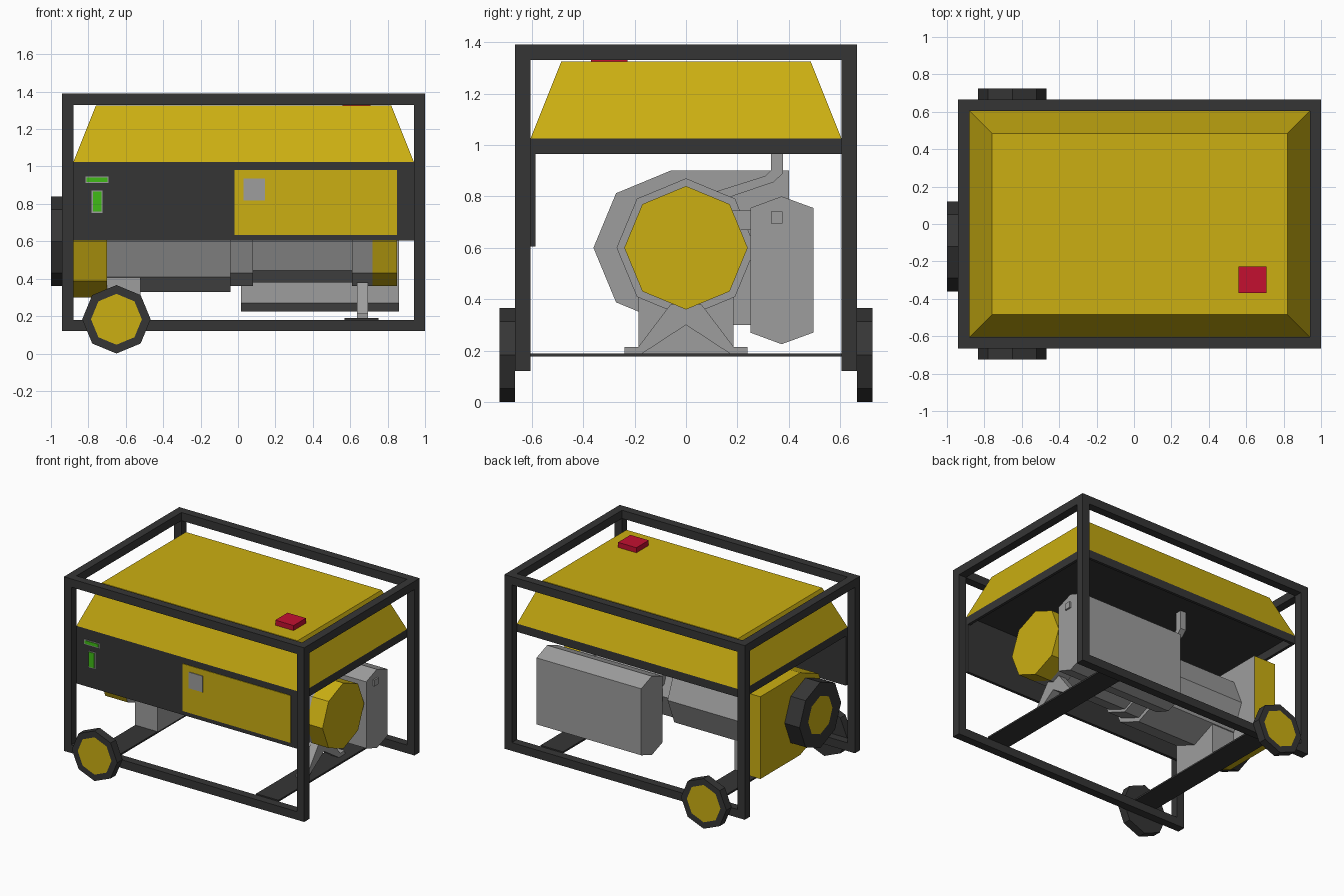
import bpy, bmesh, math

if "Cube" in bpy.data.objects:
    bpy.data.objects.remove(bpy.data.objects["Cube"], do_unlink=True)


def material(name, r, g, b):
    m = bpy.data.materials.new(name)
    m.use_nodes = True
    m.diffuse_color = (r, g, b, 1)
    m.node_tree.nodes["Principled BSDF"].inputs["Base Color"].default_value = (r, g, b, 1)
    return m


YELLOW = material("yellow paint", 0.6, 0.43, 0.006)
DARK = material("dark frame", 0.036, 0.036, 0.036)
GREY = material("grey metal", 0.34, 0.34, 0.34)
RED = material("red cap", 0.55, 0.005, 0.03)
GREEN = material("green display", 0.05, 0.5, 0.008)


def finish(name, bm, mats):
    bmesh.ops.recalc_face_normals(bm, faces=bm.faces)
    mesh = bpy.data.meshes.new(name)
    bm.to_mesh(mesh)
    bm.free()
    for m in mats:
        mesh.materials.append(m)
    obj = bpy.data.objects.new(name, mesh)
    bpy.context.scene.collection.objects.link(obj)
    return obj


def prism(name, pts, axis, lo, hi, mat, cap=None, cap_dir=1, inset=0):
    """Extrude a profile along x (points are y,z) or y (points are x,z).
    The end facing cap_dir can take a second material, inset if wanted."""
    bm = bmesh.new()

    def place(p, d):
        return (d, p[0], p[1]) if axis == "x" else (p[0], d, p[1])

    rings = [[bm.verts.new(place(p, d)) for p in pts] for d in (lo, hi)]
    ends = [bm.faces.new(ring) for ring in rings]
    n = len(pts)
    for i in range(n):
        j = (i + 1) % n
        bm.faces.new((rings[0][i], rings[0][j], rings[1][j], rings[1][i]))
    if cap:
        end = ends[1] if cap_dir > 0 else ends[0]
        bmesh.ops.recalc_face_normals(bm, faces=bm.faces)
        if inset:
            bmesh.ops.inset_individual(bm, faces=[end], thickness=inset)
        end.material_index = 1
    return finish(name, bm, [mat, cap] if cap else [mat])


def box(name, x, y, z, mat):
    corners = [(y[0], z[0]), (y[1], z[0]), (y[1], z[1]), (y[0], z[1])]
    return prism(name, corners, "x", x[0], x[1], mat)


def octagon(u, v, r):
    return [(u + r * math.cos(k * math.pi / 4), v + r * math.sin(k * math.pi / 4))
            for k in range(8)]


# Tubular frame
X0, X1, Y, Z0, Z1, T = -0.94, 1.0, 0.665, 0.12, 1.39, 0.06
XI0, XI1, YI = X0 + T, X1 - T, Y - T
for end, y in (("front", (-Y, -YI)), ("back", (YI, Y))):
    for side, x in (("right", (X0, XI0)), ("left", (XI1, X1))):
        box(f"{end}_{side}_post", x, y, (Z0, Z1), DARK)
    box(f"{end}_top_rail", (XI0, XI1), y, (Z1 - T, Z1), DARK)
    box(f"{end}_bottom_rail", (XI0, XI1), y, (Z0, Z0 + T), DARK)
for side, x in (("right", (X0, XI0)), ("left", (XI1, X1))):
    box(f"{side}_top_rail", x, (-YI, YI), (Z1 - T, Z1), DARK)
for name, x in (("engine", -0.61), ("alternator", 0.66)):
    box(f"{name}_cross_plate", (x - 0.09, x + 0.09), (-YI, YI), (0.177, 0.189), DARK)

# Open tray rim under the hood, and the control panel hanging from its front
TRAY = (0.965, 1.025)
box("back_tray_wall", (XI0, XI1), (YI - 0.02, YI), TRAY, DARK)
box("right_tray_wall", (XI0, XI0 + 0.02), (-YI + 0.02, YI - 0.02), TRAY, DARK)
box("left_tray_wall", (XI1 - 0.02, XI1), (-YI + 0.02, YI - 0.02), TRAY, DARK)
box("control_panel", (XI0, XI1), (-YI, -YI + 0.02), (0.605, TRAY[1]), DARK)

# Panel plates
def plate(name, x, z, depth, mat):
    box(name, x, (-YI - depth, -YI), z, mat)

plate("yellow_panel_plate", (-0.02, 0.85), (0.635, 0.98), 0.004, YELLOW)
plate("socket_plate", (0.03, 0.145), (0.817, 0.935), 0.009, GREY)
for name, x, z in (("upper", (-0.815, -0.693), (0.912, 0.947)),
                   ("lower", (-0.782, -0.725), (0.752, 0.872))):
    plate(f"{name}_display_rim", x, z, 0.004, GREY)
    plate(f"{name}_display", (x[0] + 0.006, x[1] - 0.006),
          (z[0] + 0.006, z[1] - 0.006), 0.008, GREEN)

# Tapered tank hood with a dark underside, and its filler cap
bm = bmesh.new()
bmesh.ops.create_cube(bm, size=1)
for v in bm.verts:
    inset = 0.12 if v.co.z > 0 else 0
    v.co.x = XI1 - inset if v.co.x > 0 else XI0 + inset
    v.co.y = math.copysign(YI - inset, v.co.y)
    v.co.z = 1.325 if v.co.z > 0 else TRAY[1]
for f in bm.faces:
    f.material_index = int(f.calc_center_median().z < TRAY[1] + 0.01)
finish("tank_hood", bm, [YELLOW, DARK])
box("filler_cap", (0.56, 0.708), (-0.37, -0.228), (1.325, 1.362), RED)

# Wheels, with a yellow hub on the outer face
for name, s in (("front", -1), ("back", 1)):
    lo, hi = sorted((s * Y, s * (Y + 0.06)))
    prism(f"{name}_wheel", octagon(-0.65, 0.183, 0.183), "y", lo, hi,
          DARK, YELLOW, s, 0.047)

# Starter pulley and fan housing
prism("starter_pulley", octagon(-0.12, 0.6, 0.24), "x", -1.0, -0.88,
      DARK, YELLOW, -1, 0.1)
shroud = octagon(-0.06, 0.6, 0.3)[2:7] + [(0.4, 0.3), (0.4, 0.9)]
prism("fan_housing", shroud, "x", -0.88, -0.70, YELLOW, GREY, 1)

# Engine and alternator drums along the shaft
for name, x0, x1, r, mat in (("engine_body", -0.70, -0.04, 0.27, GREY),
                             ("inner_flange", -0.04, 0.08, 0.24, GREY),
                             ("alternator_body", 0.08, 0.61, 0.22, GREY),
                             ("outer_flange", 0.61, 0.72, 0.24, GREY),
                             ("alternator_cover", 0.72, 0.85, 0.24, YELLOW)):
    prism(name, octagon(0, 0.6, r), "x", x0, x1, mat)

# Feet
box("engine_foot", (-0.70, -0.52), (-0.185, 0.185), (0.189, 0.42), GREY)
half = [(0, 0.30), (0.17, 0.189), (0.24, 0.189), (0.24, 0.215), (0.185, 0.215), (0.06, 0.38)]
prism("alternator_foot", half + [(-y, z) for y, z in half[:0:-1]], "x", 0.635, 0.695, GREY)

# Muffler, its outlet and the exhaust pipes
muffler = [(0.25, 0.27), (0.372, 0.225), (0.495, 0.27),
           (0.495, 0.755), (0.372, 0.80), (0.25, 0.755)]
prism("muffler", muffler, "x", 0.015, 0.86, GREY)
box("muffler_outlet", (0.86, 0.872), (0.33, 0.376), (0.695, 0.741), GREY)
box("muffler_inlet", (0.03, 0.09), (0.15, 0.26), (0.67, 0.745), GREY)
pipe = [(0.33, 1.025), (0.378, 1.025), (0.378, 0.89), (0.34, 0.855),
        (0.12, 0.78), (0.12, 0.82), (0.31, 0.88), (0.33, 0.90)]
prism("breather_pipe", pipe, "x", -0.13, -0.085, GREY)
